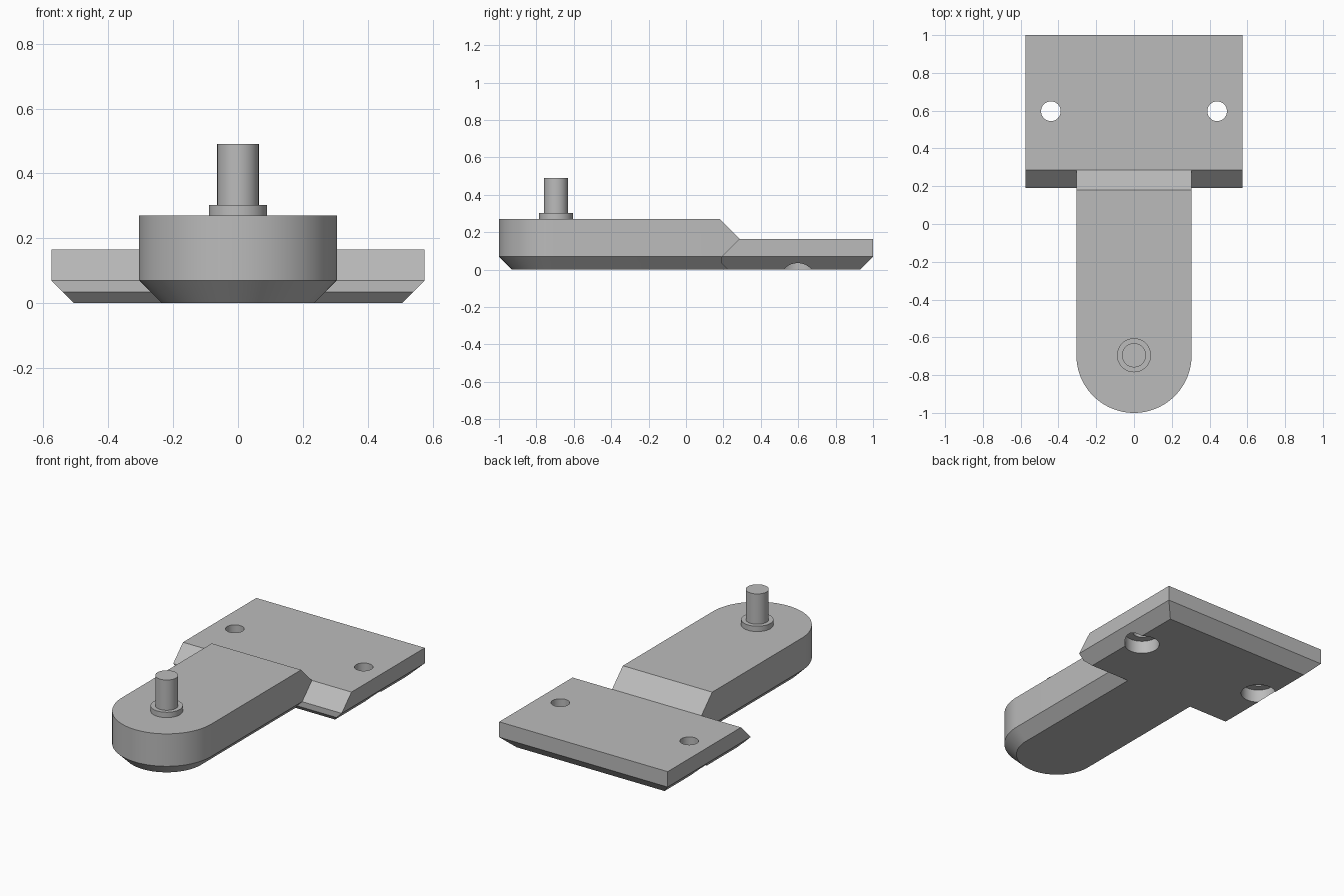
import bpy, bmesh
from math import sin, cos, pi, radians

if "Cube" in bpy.data.objects:
    bpy.data.objects.remove(bpy.data.objects["Cube"], do_unlink=True)

grey = bpy.data.materials.new("plain grey")
grey.use_nodes = True
GREY = (0.5, 0.5, 0.5, 1)
grey.diffuse_color = GREY
grey.node_tree.nodes["Principled BSDF"].inputs["Base Color"].default_value = GREY

BEVEL = 0.07       # height and depth of the lower chamfer
PIN_Y = -0.695     # centre of the pin and of the rounded end


def finish(bm, name):
    """Turn a bmesh into an object with the grey material."""
    bmesh.ops.recalc_face_normals(bm, faces=bm.faces)
    mesh = bpy.data.meshes.new(name)
    bm.to_mesh(mesh)
    bm.free()
    mesh.materials.append(grey)
    obj = bpy.data.objects.new(name, mesh)
    bpy.context.collection.objects.link(obj)
    return obj


def loft(bm, rings):
    """Join equal rings of points into a closed solid."""
    loops = [[bm.verts.new(p) for p in ring] for ring in rings]
    n = len(loops[0])
    for low, high in zip(loops, loops[1:]):
        for i in range(n):
            j = (i + 1) % n
            bm.faces.new((low[i], low[j], high[j], high[i]))
    bm.faces.new(loops[0][::-1])
    bm.faces.new(loops[-1])


def slice_off(bm, point, normal):
    """Cut away everything beyond a plane and cap the cut."""
    geom = bm.verts[:] + bm.edges[:] + bm.faces[:]
    cut = bmesh.ops.bisect_plane(bm, geom=geom, plane_co=point,
                                 plane_no=normal, clear_outer=True)
    edges = [e for e in cut["geom_cut"] if isinstance(e, bmesh.types.BMEdge)]
    bmesh.ops.contextual_create(bm, geom=edges)


def turned(name, x, y, steps, n=64):
    """Solid of revolution from (radius, height) steps."""
    bm = bmesh.new()
    loft(bm, [[(x + r * cos(2 * pi * i / n), y + r * sin(2 * pi * i / n), z)
               for i in range(n)] for r, z in steps])
    return finish(bm, name)


def combine(target, other, operation):
    mod = target.modifiers.new(operation, "BOOLEAN")
    mod.operation, mod.object, mod.solver = operation, other, "EXACT"
    bpy.context.view_layer.objects.active = target
    bpy.ops.object.modifier_apply(modifier=mod.name)
    bpy.data.objects.remove(other, do_unlink=True)


# Mounting plate: a slab with sloped front and chamfered lower edges
HALF, FRONT, BACK, TOP = 0.575, 0.19, 1.0, 0.165
bm = bmesh.new()
loft(bm, [[(-HALF, FRONT, z), (HALF, FRONT, z), (HALF, BACK, z), (-HALF, BACK, z)]
          for z in (0, TOP)])
slice_off(bm, (0, FRONT, BEVEL), (0, -1, 1))
slice_off(bm, (0, FRONT, BEVEL / 2), (0, -1, -1))
slice_off(bm, (0, BACK, BEVEL), (0, 1, -1))
for side in (-1, 1):
    slice_off(bm, (side * HALF, 0, BEVEL), (side, 0, -1))
body = finish(bm, "plate_and_arm")

# Arm: rounded front end, chamfered below, sloped where it meets the plate
def arm_outline(r, z, n=48):
    arc = [(r * cos(pi + pi * i / n), PIN_Y + r * sin(pi + pi * i / n), z)
           for i in range(n + 1)]
    return arc + [(r, 0.35, z), (-r, 0.35, z)]


RADIUS, ARM_TOP = 0.305, 0.27
bm = bmesh.new()
loft(bm, [arm_outline(RADIUS - BEVEL, 0), arm_outline(RADIUS, BEVEL),
          arm_outline(RADIUS, ARM_TOP)])
slice_off(bm, (0, 0.285, TOP), (0, 1, 1))
combine(body, finish(bm, "arm"), "UNION")

# Screw holes, counterbored from below
for x in (-0.44, 0.44):
    cutter = turned("screw_hole_cutter", x, 0.597,
                    [(0.1, -0.1), (0.1, 0.08), (0.052, 0.08), (0.052, 0.3)])
    combine(body, cutter, "DIFFERENCE")

# Pin with its collar
pin = turned("pin", 0, PIN_Y, [(0.09, ARM_TOP - 0.02), (0.09, 0.303),
                               (0.064, 0.303), (0.064, 0.49)])

# Smooth the round walls, keep the edges crisp
bpy.ops.object.select_all(action="DESELECT")
for obj in (body, pin):
    obj.select_set(True)
bpy.context.view_layer.objects.active = body
bpy.ops.object.shade_smooth_by_angle(angle=radians(30))
